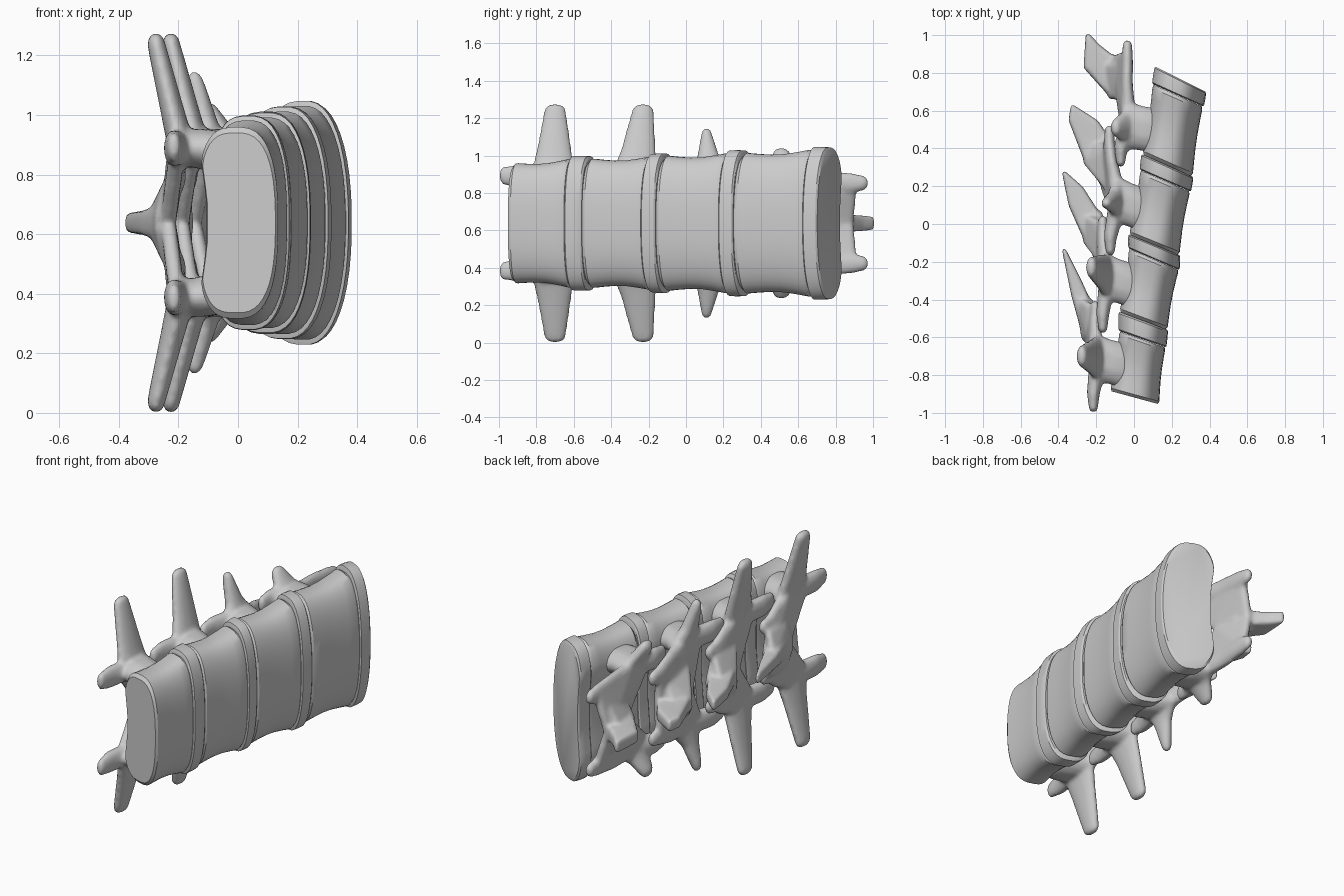
import bpy, bmesh, math
from mathutils import Vector

if "Cube" in bpy.data.objects:
    bpy.data.objects.remove(bpy.data.objects["Cube"])

ZC = 0.638  # mid-plane height


def add_object(name, bm):
    bmesh.ops.recalc_face_normals(bm, faces=bm.faces[:])
    me = bpy.data.meshes.new(name)
    bm.to_mesh(me)
    bm.free()
    ob = bpy.data.objects.new(name, me)
    bpy.context.collection.objects.link(ob)
    return ob


def section(post, ant, half, scale, power, n=44):
    """Kidney-shaped ring between a posterior and an anterior point."""
    post, ant = Vector((*post, ZC)), Vector((*ant, ZC))
    mid, axis = (post + ant) / 2, (ant - post) / 2
    ring = []
    for i in range(n):
        t = 2 * math.pi * (i + 0.5) / n
        c, s = math.cos(t), math.sin(t)
        p = power if c > 0 else 3.2
        u = math.copysign(abs(c) ** (2 / p), c)
        w = math.copysign(abs(s) ** (2 / p), s)
        if u < 0:
            u += 0.24 * max(0, 1 - (w / 0.65) ** 2)
        ring.append(mid + axis * u * scale + Vector((0, 0, w * half * scale)))
    return ring


def drum(name, a, b, steps, power):
    """Loft from plate a to plate b; a plate is (posterior, anterior, half width)."""
    bm = bmesh.new()
    rings = []
    for t, sc in steps:
        post = Vector(a[0]).lerp(Vector(b[0]), t)
        ant = Vector(a[1]).lerp(Vector(b[1]), t)
        half = a[2] + (b[2] - a[2]) * t
        rings.append([bm.verts.new(p) for p in section(post, ant, half, sc, power)])
    n = len(rings[0])
    for r, q in zip(rings, rings[1:]):
        for i in range(n):
            bm.faces.new((r[i], r[(i + 1) % n], q[(i + 1) % n], q[i]))
    bm.faces.new(rings[0])
    bm.faces.new(rings[-1])
    ob = add_object(name, bm)
    bpy.ops.object.select_all(action='DESELECT')
    ob.select_set(True)
    bpy.context.view_layer.objects.active = ob
    bpy.ops.object.shade_smooth_by_angle(angle=math.radians(30))


def hull(target, points):
    bm = bmesh.new()
    for p in points:
        bm.verts.new(p)
    res = bmesh.ops.convex_hull(bm, input=bm.verts[:])
    junk = {g for g in res['geom_interior'] + res['geom_unused'] if isinstance(g, bmesh.types.BMVert)}
    bmesh.ops.delete(bm, geom=list(junk), context='VERTS')
    bmesh.ops.recalc_face_normals(bm, faces=bm.faces[:])
    me = bpy.data.meshes.new("tmp")
    bm.to_mesh(me)
    bm.free()
    target.from_mesh(me)
    bpy.data.meshes.remove(me)


def blob(x, y, dz, rx, ry, rz):
    """Points of an ellipsoid."""
    pts = []
    for j in range(1, 8):
        a = math.pi * j / 8
        for i in range(12):
            t = 2 * math.pi * i / 12
            pts.append((x + rx * math.sin(a) * math.cos(t),
                        y + ry * math.sin(a) * math.sin(t),
                        ZC + dz + rz * math.cos(a)))
    return pts


def chain(target, links):
    """Hull consecutive ellipsoids (x, y, dz, rx, ry, rz), on both sides."""
    for s in (1, -1):
        blobs = [blob(l[0], l[1], s * l[2], *l[3:]) for l in links]
        for p, q in zip(blobs, blobs[1:]):
            hull(target, p + q)


def sheet(target, corners, r):
    """One hull over several small spheres (x, y, dz), on both sides."""
    for s in (1, -1):
        hull(target, [p for x, y, z in corners for p in blob(x, y, s * z, r, r, r)])


# vertebral bodies and discs: start and end plates along the column
plates = [
    ((-0.14, -0.88), (0.135, -0.955), 0.325), ((-0.09, -0.565), (0.168, -0.655), 0.35),
    ((-0.09, -0.46), (0.178, -0.56), 0.35), ((-0.04, -0.125), (0.238, -0.245), 0.36),
    ((-0.04, -0.05), (0.242, -0.165), 0.365), ((0.02, 0.29), (0.298, 0.17), 0.38),
    ((0.03, 0.375), (0.312, 0.25), 0.38), ((0.085, 0.745), (0.366, 0.62), 0.40),
    ((0.10, 0.84), (0.38, 0.70), 0.395)]
BODY = [(0, 0.93), (0.05, 0.985), (0.2, 0.965), (0.4, 0.945), (0.6, 0.945), (0.8, 0.965), (0.95, 0.985), (1, 0.96)]
DISC = [(0.02, 0.97), (0.1, 1.025), (0.5, 1.03), (0.9, 1.025), (1, 0.98)]
for i in range(8):
    kind = "disc" if i % 2 else "vertebral_body"
    drum(f"{kind}_{i // 2 + 1}", plates[i], plates[i + 1], DISC if i % 2 else BODY, 2.6 - 0.05 * i)

# posterior arches: key points in plan, then fused and smoothed
arches = [
    dict(body=(-0.06, -0.75), pillar=(-0.19, -0.71), sup=(-0.215, -0.97), inf=(-0.205, -0.43, 0.15),
         tp=(-0.275, -0.70, 0.60, 0.06),
         spine=[(-0.37, -0.14), (-0.32, -0.38), (-0.26, -0.60), (-0.235, -0.60), (-0.235, -0.42), (-0.29, -0.30)]),
    dict(body=(-0.01, -0.33), pillar=(-0.14, -0.28), sup=(-0.165, -0.55), inf=(-0.165, 0.02, 0.16),
         tp=(-0.225, -0.23, 0.60, 0.06),
         spine=[(-0.37, 0.27), (-0.335, 0.10), (-0.25, -0.09), (-0.19, -0.19), (-0.16, -0.08), (-0.19, 0.05), (-0.28, 0.19)]),
    dict(body=(0.05, 0.07), pillar=(-0.085, 0.13), sup=(-0.125, -0.14), inf=(-0.13, 0.50, 0.18),
         tp=(-0.145, 0.11, 0.47, 0.03),
         spine=[(-0.325, 0.62), (-0.335, 0.55), (-0.25, 0.33), (-0.15, 0.19), (-0.11, 0.27), (-0.13, 0.44), (-0.2, 0.54)]),
    dict(body=(0.12, 0.49), pillar=(-0.02, 0.52), sup=(-0.07, 0.33), inf=(-0.035, 0.95, 0.215),
         tp=(-0.095, 0.51, 0.365, 0.05),
         spine=[(-0.245, 1.0), (-0.255, 0.83), (-0.12, 0.68), (-0.06, 0.67), (-0.06, 0.80), (-0.1, 0.87), (-0.19, 0.94)]),
]
for k, a in enumerate(arches):
    bm = bmesh.new()
    (bx, by), (px, py), (sx, sy), (ix, iy, iz), (tx, ty, tz, tr), sp = (
        a['body'], a['pillar'], a['sup'], a['inf'], a['tp'], a['spine'])
    n, low = len(sp), sp[-2]
    mx, my = sum(v[0] for v in sp) / n, sum(v[1] for v in sp) / n
    # pedicle, flaring into the body
    chain(bm, [(bx, by, 0.235, 0.05, 0.125, 0.075), (bx * 0.5 + px * 0.5, (by + py) / 2, 0.25, 0.05, 0.12, 0.07),
               (px, py, 0.25, 0.045, 0.125, 0.065)])
    # superior articular process
    chain(bm, [(px, py, 0.25, 0.045, 0.11, 0.06), (sx, sy + 0.08, 0.25, 0.035, 0.06, 0.065),
               (sx, sy, 0.255, 0.025, 0.03, 0.05)])
    # transverse process
    chain(bm, [(px, py, 0.25, 0.045, 0.125, 0.06),
               (px * 0.6 + tx * 0.4, (py + ty) / 2, 0.25 + (tz - 0.25) * 0.4, 0.04, tr + 0.035, 0.04),
               (tx, ty, tz, 0.03, tr, 0.04)])
    # lamina: broad plate from pillar to the midline
    sheet(bm, [(px - 0.015, py - 0.09, 0.23), (px - 0.02, py + 0.08, 0.26), (ix - 0.005, iy - 0.06, iz),
               (*sp[3], 0), (*low, 0)], 0.026)
    # inferior articular process
    chain(bm, [(px - 0.005, py + 0.05, 0.235, 0.035, 0.09, 0.055),
               ((px + ix) / 2 - 0.01, (py + iy) / 2, (0.235 + iz) / 2, 0.032, 0.07, 0.06),
               (ix, iy - 0.07, iz, 0.03, 0.05, 0.055), (ix, iy, iz, 0.025, 0.025, 0.04)])
    # flare of the lamina into the spinous process
    ex, ey = (sp[3][0] + low[0]) / 2, (sp[3][1] + low[1]) / 2
    sheet(bm, [(sp[3][0], sp[3][1] + 0.02, 0.12), (ex, ey + 0.07, 0.12), (mx, my, 0.015), (*sp[2], 0.015),
               (ex, ey, 0)], 0.022)
    # spinous process, thinning away from the root
    for j in range(n):
        p, q = sp[j], sp[(j + 1) % n]
        tri = []
        for (x, y) in (p, q, (mx, my)):
            d = math.dist((x, y), (ex, ey))
            tri += blob(x, y, 0, 0.012, 0.012, 0.055 - 0.05 * min(d, 0.4))
        hull(bm, tri)
    ob = add_object(f"vertebral_arch_{k + 1}", bm)
    rm = ob.modifiers.new("fuse", 'REMESH')
    rm.mode = 'VOXEL'
    rm.voxel_size = 0.011
    rm.use_smooth_shade = True
    sm = ob.modifiers.new("soften", 'SMOOTH')
    sm.factor = 0.5
    sm.iterations = 8
    dec = ob.modifiers.new("simplify", 'DECIMATE')
    dec.ratio = 0.4
